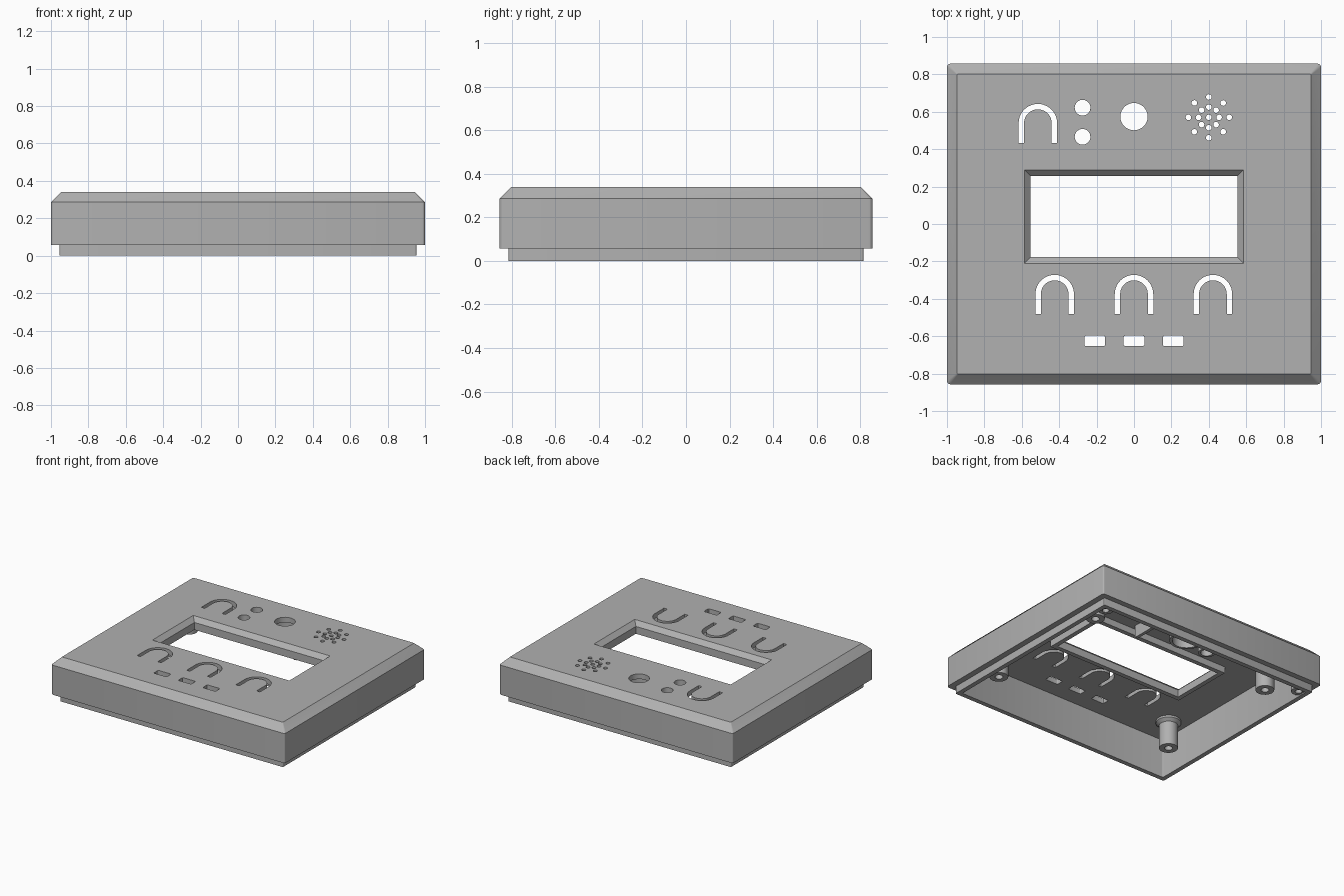
import bpy, bmesh, math

if "Cube" in bpy.data.objects:
    bpy.data.objects.remove(bpy.data.objects["Cube"])

grey = bpy.data.materials.new("plain_grey")
grey.diffuse_color = (0.44, 0.44, 0.44, 1)
grey.use_nodes = True
grey.node_tree.nodes["Principled BSDF"].inputs["Base Color"].default_value = grey.diffuse_color


def rounded_rect(hx, hy, r, cx=0, cy=0, seg=3):
    """Counter-clockwise outline of a rectangle with rounded corners."""
    pts = []
    for sx, sy, a0 in ((1, 1, 0), (-1, 1, 90), (-1, -1, 180), (1, -1, 270)):
        for i in range(seg + 1):
            a = math.radians(a0 + 90 * i / seg)
            pts.append((cx + sx * (hx - r) + r * math.cos(a),
                        cy + sy * (hy - r) + r * math.sin(a)))
    return pts


def rect(hx, hy, cx=0, cy=0):
    return [(cx + sx * hx, cy + sy * hy) for sx, sy in ((1, 1), (-1, 1), (-1, -1), (1, -1))]


def circle(cx, cy, r, n=32):
    return [(cx + r * math.cos(2 * math.pi * i / n),
             cy + r * math.sin(2 * math.pi * i / n)) for i in range(n)]


def arch(cx, cy, ro, ri, leg, n=20):
    """Upside-down U slot: outer arc, then inner arc back."""
    arc = [math.pi * i / n for i in range(n + 1)]
    outer = [(cx + ro * math.cos(a), cy + ro * math.sin(a)) for a in arc]
    inner = [(cx + ri * math.cos(a), cy + ri * math.sin(a)) for a in reversed(arc)]
    return ([(cx + ro, cy - leg)] + outer + [(cx - ro, cy - leg), (cx - ri, cy - leg)]
            + inner + [(cx + ri, cy - leg)])


def stack(bm, layers, closed=False):
    """Skin a list of (outline, z) layers; cap both ends or join last to first."""
    rings = [[bm.verts.new((x, y, z)) for x, y in pts] for pts, z in layers]
    pairs = list(zip(rings, rings[1:]))
    if closed:
        pairs.append((rings[-1], rings[0]))
    else:
        bm.faces.new(rings[0][::-1])
        bm.faces.new(rings[-1])
    for a, b in pairs:
        for i in range(len(a)):
            j = (i + 1) % len(a)
            bm.faces.new((a[i], a[j], b[j], b[i]))


def finish(bm, name):
    bmesh.ops.recalc_face_normals(bm, faces=bm.faces)
    mesh = bpy.data.meshes.new(name)
    bm.to_mesh(mesh)
    bm.free()
    mesh.materials.append(grey)
    obj = bpy.data.objects.new(name, mesh)
    bpy.context.collection.objects.link(obj)
    return obj


def activate(obj):
    bpy.ops.object.select_all(action='DESELECT')
    obj.select_set(True)
    bpy.context.view_layer.objects.active = obj


def smooth(obj):
    activate(obj)
    bpy.ops.object.shade_smooth_by_angle(angle=math.radians(20))


ROOF, TOP = 0.30, 0.34

# Hollow housing: inner cavity, locating lip, outer wall, chamfer, top
bm = bmesh.new()
inner = rounded_rect(0.92, 0.78, 0.01)
lip = rounded_rect(0.955, 0.815, 0.01)
body = rounded_rect(1.0, 0.857, 0.018)
stack(bm, [(inner, ROOF), (inner, 0), (lip, 0), (lip, 0.057), (body, 0.057),
           (body, 0.286), (rounded_rect(0.946, 0.803, 0.006), TOP)])
housing = finish(bm, "housing")

# Cutters for every opening in the top
bm = bmesh.new()
LOW, HIGH = 0.27, 0.38
WY = 0.04


def opening(pts):
    stack(bm, [(pts, LOW), (pts, HIGH)])


# display window with bevelled edge
win = rect(0.553, 0.217, 0, WY)
wide = rect(0.586, 0.25, 0, WY)
stack(bm, [(win, LOW), (win, 0.307), (wide, TOP), (wide, HIGH)])
# button slots
for cx, cy in ((-0.514, 0.539), (-0.424, -0.375), (0, -0.375), (0.422, -0.375)):
    opening(arch(cx, cy, 0.103, 0.074, 0.106))
# indicator and sensor holes
INDICATORS = ((-0.275, 0.622), (-0.275, 0.466))
for cx, cy, r in [(x, y, 0.042) for x, y in INDICATORS] + [(0, 0.574, 0.073)]:
    opening(circle(cx, cy, r))
# speaker grille
opening(circle(0.4, 0.57, 0.015, 16))
for radius in (0.055, 0.109):
    for i in range(8):
        a = i * math.pi / 4
        opening(circle(0.4 + radius * math.cos(a), 0.57 + radius * math.sin(a), 0.015, 16))
# light slots
for cx in (-0.21, 0, 0.21):
    opening(rounded_rect(0.055, 0.028, 0.008, cx, -0.625))
cutter = finish(bm, "opening_cutter")
cutter.hide_render = True

mod = housing.modifiers.new("openings", 'BOOLEAN')
mod.operation, mod.solver, mod.object = 'DIFFERENCE', 'EXACT', cutter
activate(housing)
bpy.ops.object.modifier_apply(modifier=mod.name)
bpy.data.objects.remove(cutter)
smooth(housing)

# Frame under the display window
bm = bmesh.new()
rim = rect(0.588, 0.252, 0, WY)
stack(bm, [(win, ROOF), (win, 0.25), (rim, 0.25), (rim, ROOF)], closed=True)
finish(bm, "window_frame")


def post(name, x, y, r, hole, z, flange=0):
    """Hollow screw post hanging from the roof, with optional wide foot."""
    bm = bmesh.new()
    layers = [(circle(x, y, hole, 24), ROOF - 0.03), (circle(x, y, hole, 24), z),
              (circle(x, y, r, 24), z)]
    if flange:
        layers += [(circle(x, y, r, 24), ROOF - 0.035), (circle(x, y, flange, 24), ROOF - 0.015)]
        r = flange
    stack(bm, layers + [(circle(x, y, r, 24), ROOF + 0.005)])
    smooth(finish(bm, name))


# Screw posts and back corner bosses
for sx in (-1, 1):
    side = "left" if sx < 0 else "right"
    post(side + "_front_post", sx * 0.778, -0.55, 0.066, 0.028, 0.083, 0.09)
    post(side + "_back_post", sx * 0.778, 0.505, 0.066, 0.028, 0.088, 0.09)
    post(side + "_corner_boss", sx * 0.885, 0.745, 0.052, 0.024, 0.01)

# Round holders under the sensor hole and the indicator holes
holders = [("sensor_holder", 0, 0.574, 0.12, 0.1, 0.17)]
holders += [("indicator_holder", x, y, 0.06, 0.042, 0.22) for x, y in INDICATORS]
for name, x, y, ro, ri, z in holders:
    bm = bmesh.new()
    a, b = circle(x, y, ri, 40), circle(x, y, ro, 40)
    stack(bm, [(a, ROOF), (a, z), (b, z), (b, ROOF)], closed=True)
    smooth(finish(bm, name))

# Rib beside the speaker grille
bm = bmesh.new()
rib = rect(0.012, 0.2, 0.255, 0.53)
stack(bm, [(rib, 0.205), (rib, ROOF)])
finish(bm, "speaker_rib")
